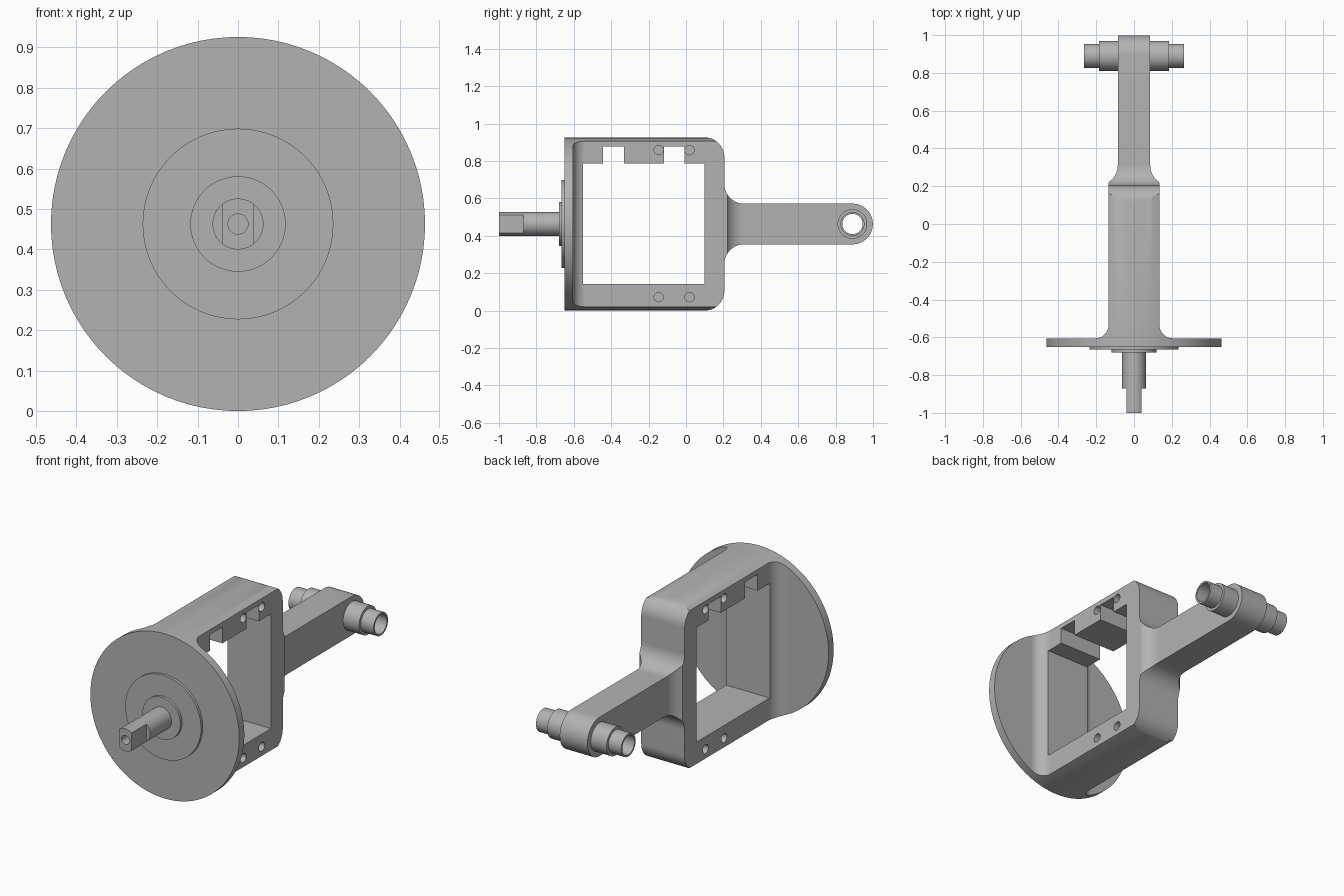
import bpy, bmesh
from math import sin, cos, pi, sqrt, radians
from mathutils import Vector

cube = bpy.data.objects.get("Cube")
if cube:
    bpy.data.objects.remove(cube, do_unlink=True)

metal = bpy.data.materials.new("grey metal")
metal.use_nodes = True
GREY = (0.45, 0.45, 0.45, 1)
metal.diffuse_color = GREY
metal.node_tree.nodes["Principled BSDF"].inputs["Base Color"].default_value = GREY

R = 0.463          # flange radius, also the height of the main axis
SEG = 96


def finish(name, bm):
    bmesh.ops.remove_doubles(bm, verts=bm.verts, dist=1e-5)
    bmesh.ops.recalc_face_normals(bm, faces=bm.faces)
    mesh = bpy.data.meshes.new(name)
    bm.to_mesh(mesh)
    bm.free()
    mesh.materials.append(metal)
    obj = bpy.data.objects.new(name, mesh)
    bpy.context.collection.objects.link(obj)
    return obj


def prism(name, points, axis, lo, hi):
    """Extrude an outline: (x, y) along z, or (y, z) along x."""
    bm = bmesh.new()
    place = (lambda p: (p[0], p[1], lo)) if axis == "z" else (lambda p: (lo, p[0], p[1]))
    face = bm.faces.new([bm.verts.new(place(p)) for p in points])
    new = bmesh.ops.extrude_face_region(bm, geom=[face])["geom"]
    step = Vector((0, 0, hi - lo)) if axis == "z" else Vector((hi - lo, 0, 0))
    bmesh.ops.translate(bm, verts=[g for g in new if isinstance(g, bmesh.types.BMVert)], vec=step)
    return finish(name, bm)


def lathe(name, profile, axis, centre, closed=False):
    """Revolve (radius, position along axis) points around x or y."""
    bm = bmesh.new()
    place = (lambda r, a: (a, 0, r)) if axis == "x" else (lambda r, a: (0, a, r))
    verts = [bm.verts.new(Vector(place(r, a)) + Vector(centre)) for r, a in profile]
    edges = [bm.edges.new(pair) for pair in zip(verts, verts[1:])]
    if closed:
        edges.append(bm.edges.new((verts[-1], verts[0])))
    bmesh.ops.spin(bm, geom=verts + edges, cent=centre, steps=SEG, angle=2 * pi,
                   axis=(1, 0, 0) if axis == "x" else (0, 1, 0))
    return finish(name, bm)


def arc(cx, cy, r, start, end, n=14):
    angles = [radians(start + (end - start) * i / n) for i in range(n + 1)]
    return [(cx + r * cos(t), cy + r * sin(t)) for t in angles]


def combine(obj, cutter, operation="DIFFERENCE"):
    mod = obj.modifiers.new("cut", "BOOLEAN")
    mod.operation, mod.object, mod.solver = operation, cutter, "EXACT"
    bpy.context.view_layer.objects.active = obj
    bpy.ops.object.modifier_apply(modifier=mod.name)
    bpy.data.objects.remove(cutter, do_unlink=True)


def smooth(obj):
    bpy.ops.object.select_all(action="DESELECT")
    obj.select_set(True)
    bpy.context.view_layer.objects.active = obj
    bpy.ops.object.shade_smooth_by_angle(angle=radians(25))


# Flange with its two shallow front steps
flange = lathe("flange", [(0, -0.605), (R, -0.605), (R, -0.65), (0.236, -0.65),
                          (0.236, -0.665), (0.118, -0.665), (0.118, -0.68), (0, -0.68)],
               "y", (0, 0, R))

# Drive shaft with a blind centre hole and two flats
shaft = lathe("drive_shaft", [(0, -0.67), (0.063, -0.67), (0.063, -1), (0.025, -1),
                              (0.025, -0.9), (0, -0.9)], "y", (0, 0, R))
for side in (-1, 1):
    lo, hi = sorted((side * 0.039, side * 0.1))
    combine(shaft, prism("flat_cutter", [(lo, -1.1), (hi, -1.1), (hi, -0.87), (lo, -0.87)],
                         "z", 0.3, 0.6))

# Window frame: flared plan, rounded back corners, trimmed to the flange radius
W = 0.135
half = [(W, 0.205)] + arc(W + 0.07, -0.535, 0.07, 180, 270)
plan = half + [(-x, y) for x, y in reversed(half)]
frame = prism("window_frame", plan, "z", -0.05, 1)
corner = arc(0.1, R + 0.358, 0.105, 0, 90)
outline = corner + [(-0.7, 2 * R), (-0.7, 0)] + [(y, 2 * R - z) for y, z in reversed(corner)]
combine(frame, prism("outline_cutter", outline, "x", -0.3, 0.3), "INTERSECT")
combine(frame, lathe("round_cutter", [(0, -0.8), (R, -0.8), (R, 0.4), (0, 0.4)],
                     "y", (0, 0, R)), "INTERSECT")

# Window opening with two notches along the top
top, notch = 0.787, 0.878
opening = [(-0.55, 0.143), (0.1, 0.143), (0.1, top)]
for a, b in ((-0.008, -0.117), (-0.332, -0.443)):
    opening += [(a, top), (a, notch), (b, notch), (b, top)]
opening.append((-0.55, top))
combine(frame, prism("opening_cutter", opening, "x", -0.3, 0.3))

# Blind screw holes on both sides
for side in (-1, 1):
    for y in (-0.146, 0.019):
        for z in (0.072, 0.858):
            lo, hi = sorted((side * 0.06, side * 0.2))
            combine(frame, prism("screw_cutter", arc(y, z, 0.025, 0, 345, 23), "x", lo, hi))

# Arm root: rectangular sections swelling into the frame
FILLET, HX, HZ = 0.105, 0.086, 0.109
bm = bmesh.new()
rings = []
for i in range(17):
    t = i / 16 * pi / 2
    y, grow = 0.205 + FILLET * (1 - cos(t)), FILLET * (1 - sin(t))
    hx, hz = min(HX + grow, W), HZ + grow
    rings.append([bm.verts.new((sx * hx, y, R + sz * hz))
                  for sx, sz in ((-1, -1), (1, -1), (1, 1), (-1, 1))])
for a, b in zip(rings, rings[1:]):
    for k in range(4):
        j = (k + 1) % 4
        bm.faces.new((a[k], a[j], b[j], b[k]))
bm.faces.new(rings[0])
bm.faces.new(rings[-1])
root = finish("arm_root", bm)

# Arm with a rounded end, bored for the pin
arm = prism("arm", [(0.205 + FILLET, R - HZ)] + arc(0.89, R, HZ, -90, 90, 32)
            + [(0.205 + FILLET, R + HZ)], "x", -HX, HX)
combine(arm, prism("bore_cutter", arc(0.89, R, 0.065, 0, 352.5, 47), "x", -0.3, 0.3))

# Hollow stepped pin through the arm end
steps = [(0.054, 0.265), (0.064, 0.265), (0.064, 0.185), (0.079, 0.185)]
pin = lathe("hollow_pin", steps + [(r, -x) for r, x in reversed(steps)],
            "x", (0, 0.89, R), closed=True)

for part in (flange, shaft, frame, root, arm, pin):
    smooth(part)
